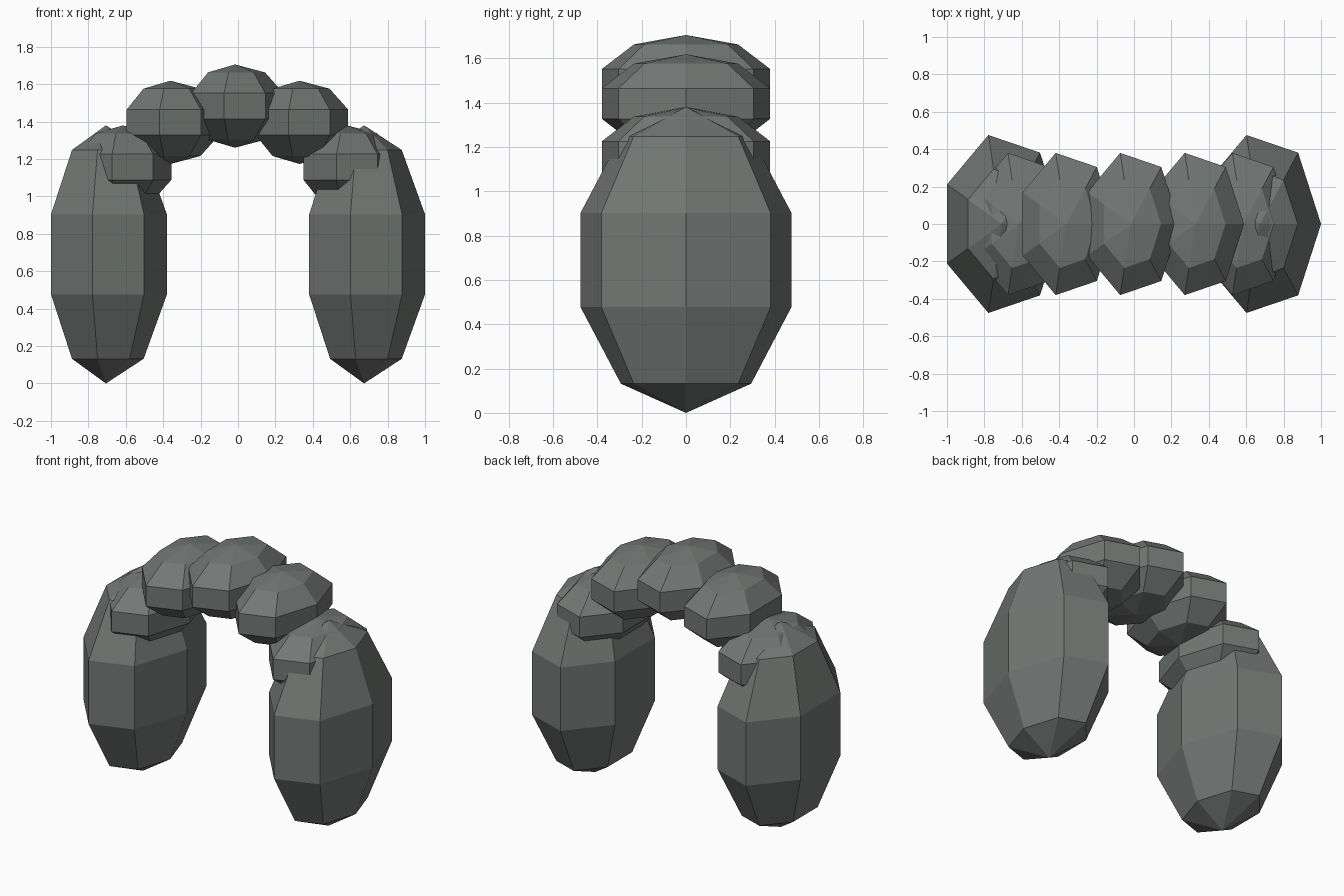
import bpy, bmesh
from math import sin, cos, pi

if "Cube" in bpy.data.objects:
    bpy.data.objects.remove(bpy.data.objects["Cube"])

SIDES, RINGS = 7, 5

stone_mat = bpy.data.materials.new("dark_stone")
stone_mat.diffuse_color = (0.17, 0.185, 0.175, 1)
stone_mat.use_nodes = True
stone_mat.node_tree.nodes["Principled BSDF"].inputs["Base Color"].default_value = stone_mat.diffuse_color


def boulder(name, center, radii):
    """Seven-sided, five-band low-poly ellipsoid with a corner facing +x."""
    bm = bmesh.new()
    point = lambda a, t: [c + r * d for c, r, d in zip(
        center, radii, (sin(t) * cos(a), sin(t) * sin(a), cos(t)))]
    top = bm.verts.new(point(0, 0))
    bottom = bm.verts.new(point(0, pi))
    rings = [[bm.verts.new(point(2 * pi * i / SIDES, pi * k / RINGS))
              for i in range(SIDES)] for k in range(1, RINGS)]
    for i in range(SIDES):
        j = (i + 1) % SIDES
        bm.faces.new((top, rings[0][i], rings[0][j]))
        bm.faces.new((bottom, rings[-1][j], rings[-1][i]))
        for upper, lower in zip(rings, rings[1:]):
            bm.faces.new((upper[i], lower[i], lower[j], upper[j]))
    bmesh.ops.recalc_face_normals(bm, faces=bm.faces)
    mesh = bpy.data.meshes.new(name)
    bm.to_mesh(mesh)
    bm.free()
    mesh.materials.append(stone_mat)
    bpy.context.collection.objects.link(bpy.data.objects.new(name, mesh))


MID = -0.016  # arch axis
LEG = (0.343, 0.513, 0.69)
STONE = (0.273, 0.41, 0.2225)

# Upright legs and the paired arch stones
for side, s in (("left", -1), ("right", 1)):
    boulder(f"{side}_leg", (MID + s * 0.69, 0, 0.69), LEG)
    boulder(f"{side}_end_stone", (MID + s * 0.60, 0, 1.157), STONE)
    boulder(f"{side}_arch_stone", (MID + s * 0.345, 0, 1.396), STONE)

# Top stone of the arch
boulder("keystone", (MID, 0, 1.483), STONE)
